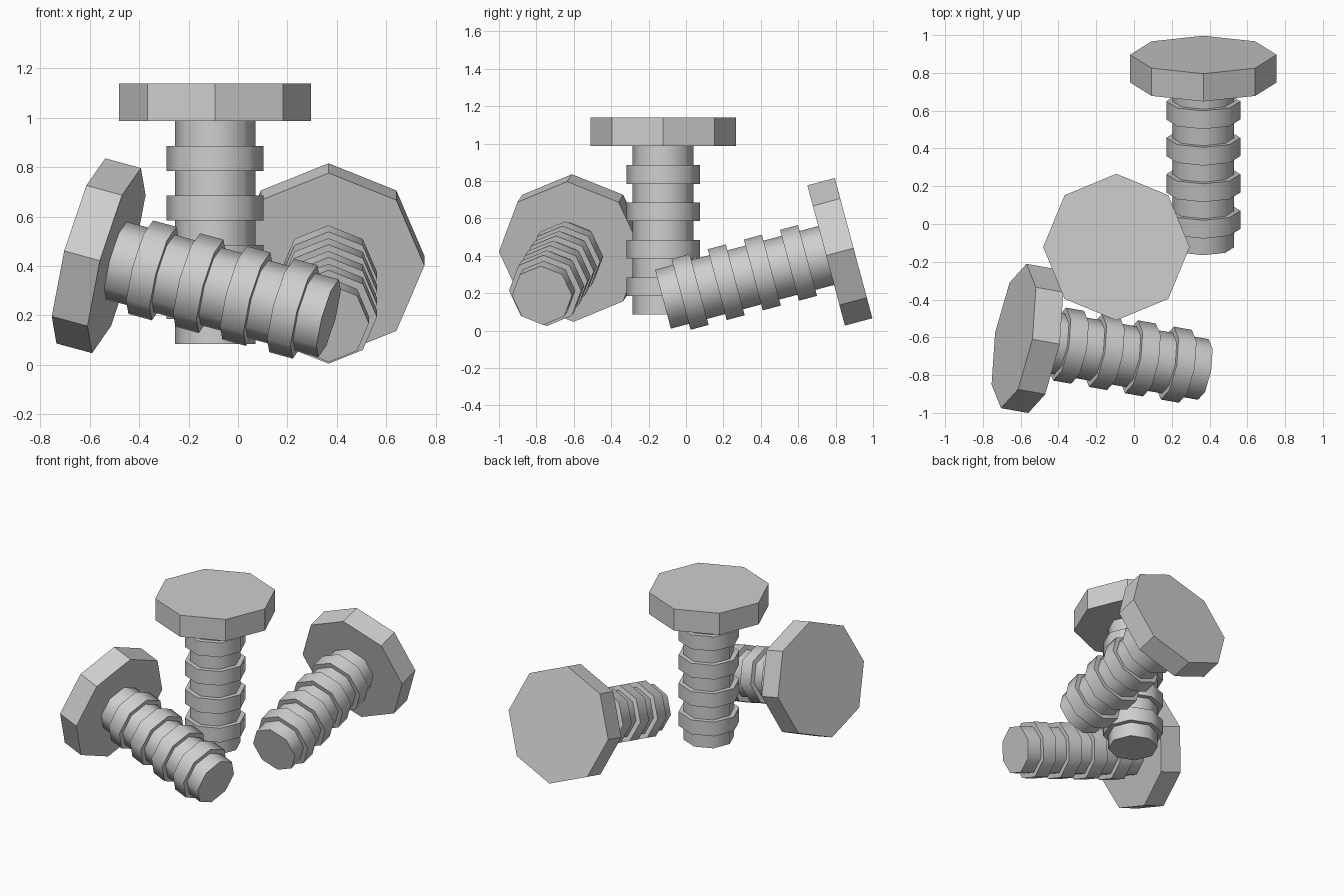
import bpy
import bmesh
from math import cos, sin, pi, radians

cube = bpy.data.objects.get("Cube")
if cube:
    bpy.data.objects.remove(cube, do_unlink=True)

SIDES = 8
SHANK_R, RING_R, HEAD_R = 0.163, 0.196, 0.388
LENGTH, HEAD_H = 1.055, 0.152

steel = bpy.data.materials.new("grey steel")
steel.use_nodes = True
colour = (0.62, 0.62, 0.62, 1)
steel.diffuse_color = colour
steel.node_tree.nodes["Principled BSDF"].inputs["Base Color"].default_value = colour


def lathe(name, profile, location, rotation):
    """Turn an (r, z) profile into a capped eight-sided solid."""
    bm = bmesh.new()
    loops = [[bm.verts.new((r * cos(2 * pi * i / SIDES), r * sin(2 * pi * i / SIDES), z))
              for i in range(SIDES)] for r, z in profile]
    for low, high in zip(loops, loops[1:]):
        for i in range(SIDES):
            j = (i + 1) % SIDES
            bm.faces.new((low[i], low[j], high[j], high[i]))
    bm.faces.new(loops[0][::-1])
    bm.faces.new(loops[-1])
    bmesh.ops.recalc_face_normals(bm, faces=bm.faces)
    mesh = bpy.data.meshes.new(name)
    bm.to_mesh(mesh)
    bm.free()
    mesh.materials.append(steel)
    obj = bpy.data.objects.new(name, mesh)
    bpy.context.collection.objects.link(obj)
    obj.location = location
    obj.rotation_euler = [radians(a) for a in rotation]
    return obj


def bolt(prefix, tip, rotation):
    # Threaded shank: four square ridges along the rod
    neck = LENGTH - HEAD_H
    profile = [(SHANK_R, 0)]
    for k in range(4):
        start = 0.1 + 0.2 * k
        end = start + 0.1
        profile += [(SHANK_R, start), (RING_R, start), (RING_R, end), (SHANK_R, end)]
    profile.append((SHANK_R, neck))
    shank = lathe(prefix + "_bolt_shank", profile, tip, rotation)
    bpy.ops.object.select_all(action='DESELECT')
    shank.select_set(True)
    bpy.context.view_layer.objects.active = shank
    bpy.ops.object.shade_smooth_by_angle(angle=radians(50))
    # Flat octagonal head
    lathe(prefix + "_bolt_head", [(HEAD_R, neck), (HEAD_R, LENGTH)], tip, rotation)


bolt("upright", (-0.093, -0.122, 0.085), (0, 0, 0))
bolt("rear", (0.367, -0.123, 0.168), (-75, 0, 0))
bolt("side", (0.367, -0.77, 0.188), (0, -75, -10))
